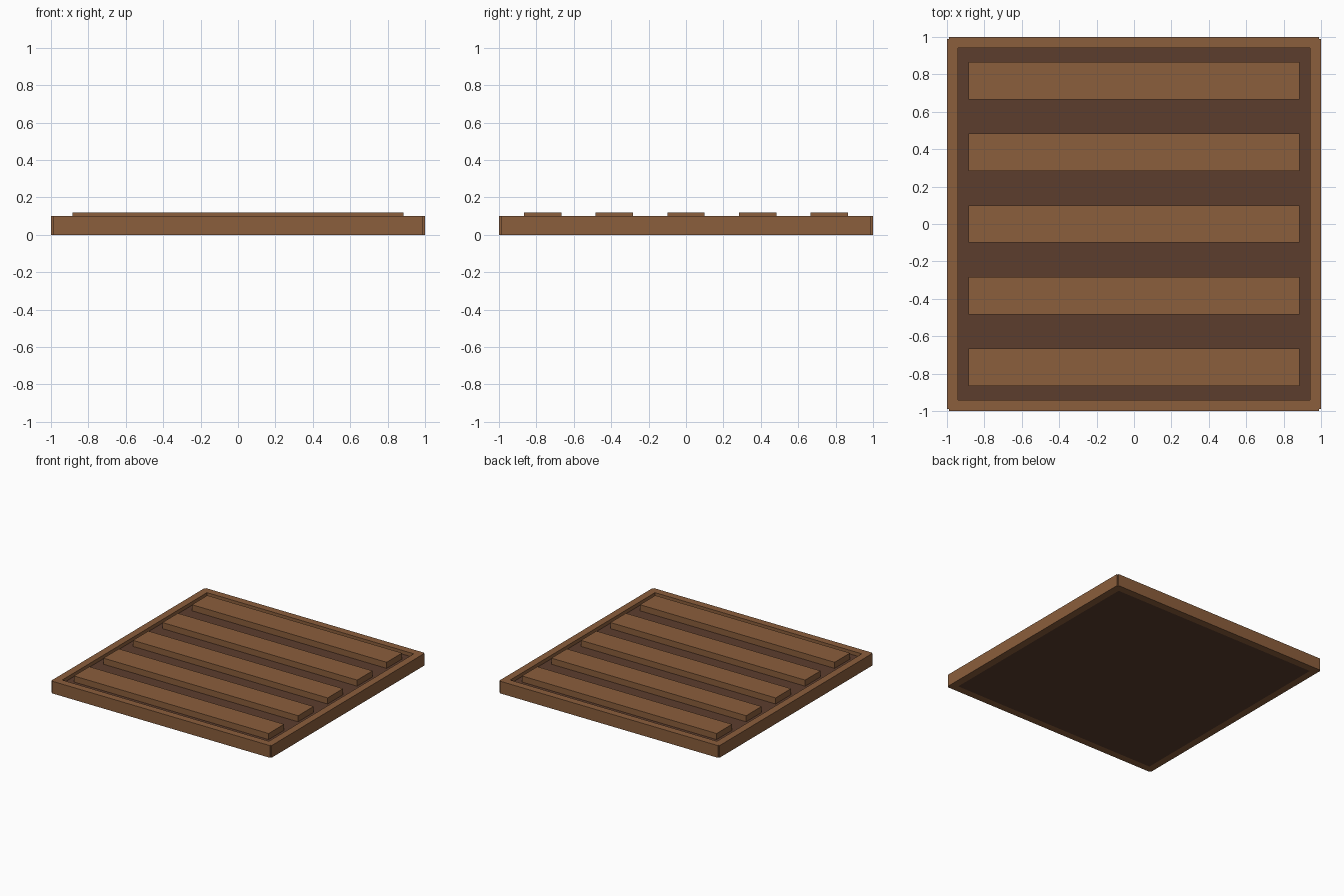
import bpy

if "Cube" in bpy.data.objects:
    bpy.data.objects.remove(bpy.data.objects["Cube"])


def material(name, rgb):
    m = bpy.data.materials.new(name)
    m.diffuse_color = (*rgb, 1.0)
    m.use_nodes = True
    m.node_tree.nodes["Principled BSDF"].inputs["Base Color"].default_value = m.diffuse_color
    return m


wood = material("light_wood", (0.258, 0.112, 0.045))
dark = material("dark_wood", (0.107, 0.047, 0.027))


def box(name, x0, x1, y0, y1, z0, z1, mat):
    bpy.ops.mesh.primitive_cube_add(
        size=1, location=((x0 + x1) / 2, (y0 + y1) / 2, (z0 + z1) / 2))
    o = bpy.context.object
    o.name = name
    o.scale = (x1 - x0, y1 - y0, z1 - z0)
    bpy.ops.object.transform_apply(location=False, rotation=False, scale=True)
    o.data.materials.append(mat)
    return o


INNER = 0.94   # inside edge of the frame
NOTCH = 0.99   # rails stop just short of the corners

# Dark base panel inside the frame
box("base_panel", -INNER, INNER, -INNER, INNER, 0, 0.07, dark)

# Frame: long rails front and back, side rails with small corner notches
for name, s in (("front", -1), ("back", 1)):
    y0, y1 = sorted((s * INNER, s))
    box(name + "_rail", -NOTCH, NOTCH, y0, y1, 0, 0.1, wood)
for name, s in (("left", -1), ("right", 1)):
    x0, x1 = sorted((s * INNER, s))
    box(name + "_rail", x0, x1, -INNER, INNER, 0, 0.1, wood)
    # Ends of the side rails, outside the long rails
    for end, t in (("front", -1), ("back", 1)):
        a0, a1 = sorted((s * NOTCH, s))
        b0, b1 = sorted((t * INNER, t * NOTCH))
        box(f"{name}_{end}_rail_end", a0, a1, b0, b1, 0, 0.1, wood)

# Five raised slats
for i in range(5):
    y = (i - 2) * 0.383
    box(f"slat_{i + 1}", -0.885, 0.885, y - 0.1, y + 0.1, 0.07, 0.12, wood)
